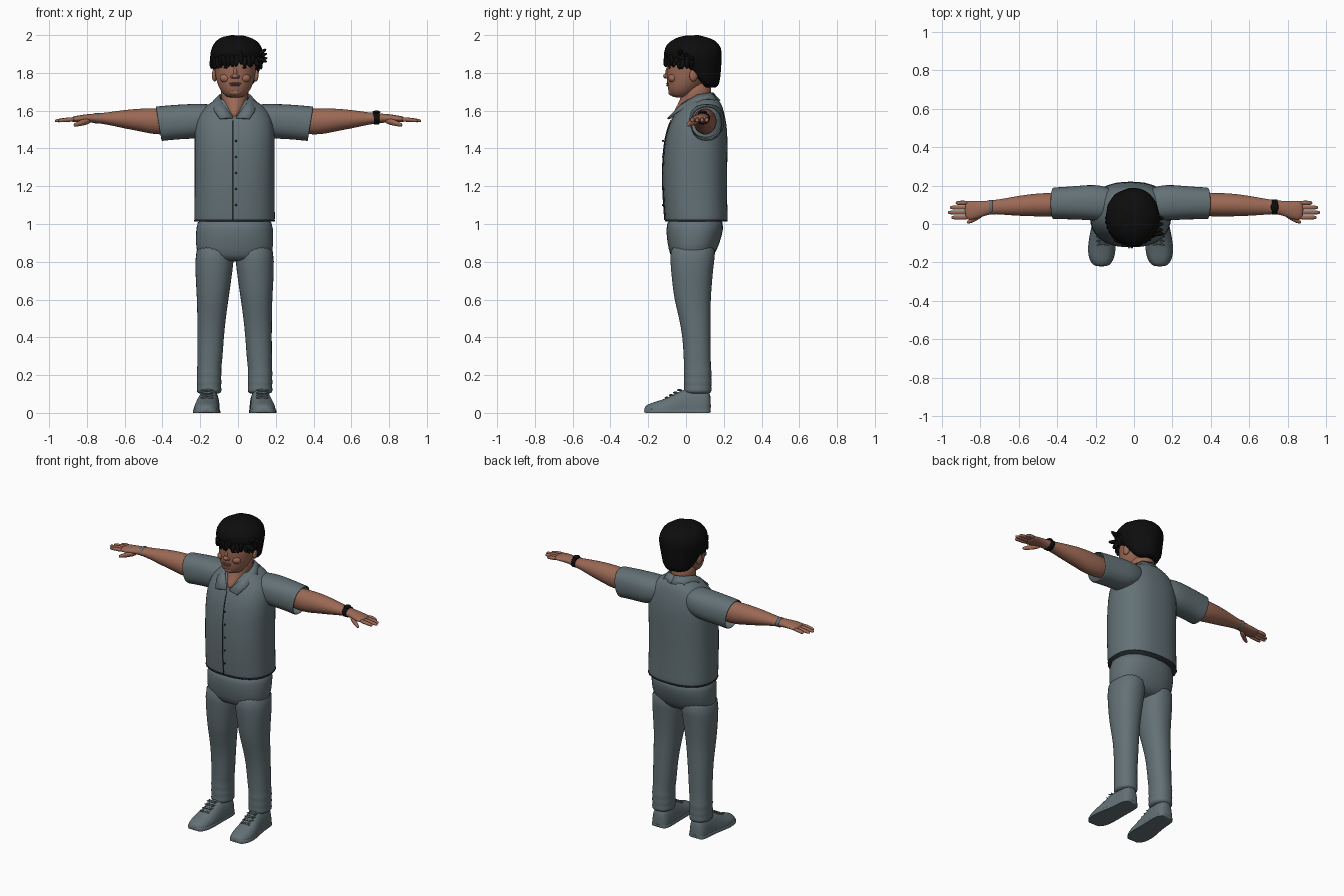
import bpy, bmesh, math, random
from mathutils import Vector, Euler

random.seed(4)
if "Cube" in bpy.data.objects:
    bpy.data.objects.remove(bpy.data.objects["Cube"])

MID = -0.018  # body centre line


def material(name, r, g, b):
    m = bpy.data.materials.new(name)
    m.use_nodes = True
    m.diffuse_color = (r, g, b, 1)
    bsdf = next(n for n in m.node_tree.nodes if n.type == "BSDF_PRINCIPLED")
    bsdf.inputs["Base Color"].default_value = (r, g, b, 1)
    return m


cloth = material("slate cloth", .125, .165, .18)
seam = material("dark seam", .02, .026, .03)
skin = material("skin", .33, .14, .09)
lip = material("lip", .25, .085, .06)
black = material("black hair", .004, .004, .004)


def finish(name, bm, mat, subdiv=1, thick=0):
    bmesh.ops.recalc_face_normals(bm, faces=bm.faces)
    mesh = bpy.data.meshes.new(name)
    bm.to_mesh(mesh)
    bm.free()
    mesh.materials.append(mat)
    for p in mesh.polygons:
        p.use_smooth = True
    ob = bpy.data.objects.new(name, mesh)
    bpy.context.collection.objects.link(ob)
    if thick:
        shell = ob.modifiers.new("thickness", "SOLIDIFY")
        shell.thickness = thick
        shell.offset = -1
    if subdiv:
        sub = ob.modifiers.new("smooth", "SUBSURF")
        sub.levels = sub.render_levels = subdiv
    return ob


def loft(name, mat, axis, rings, power=2, segs=24, caps=True, fit=None, thick=0, subdiv=1):
    """Rings are (position along axis, centre a, centre b, radius a, radius b)."""
    bm = bmesh.new()
    loops = []
    for t, a, b, ra, rb in rings:
        loop = []
        for i in range(segs):
            ang = math.tau * i / segs
            c, s = math.cos(ang), math.sin(ang)
            u = a + ra * math.copysign(abs(c) ** (2 / power), c)
            w = b + rb * math.copysign(abs(s) ** (2 / power), s)
            v = Vector({"x": (t, u, w), "y": (u, t, w), "z": (u, w, t)}[axis])
            loop.append(bm.verts.new(fit(v) if fit else v))
        loops.append(loop)
    for lo, hi in zip(loops, loops[1:]):
        for i in range(segs):
            j = (i + 1) % segs
            bm.faces.new((lo[i], lo[j], hi[j], hi[i]))
    if caps:
        bm.faces.new(loops[0])
        bm.faces.new(loops[-1])
    return finish(name, bm, mat, subdiv, thick)


def blob(name, mat, loc, size, rot=(0, 0, 0)):
    bm = bmesh.new()
    bmesh.ops.create_uvsphere(bm, u_segments=16, v_segments=10, radius=1)
    turn = Euler(rot).to_matrix()
    for v in bm.verts:
        v.co = turn @ (v.co * Vector(size)) + Vector(loc)
    return finish(name, bm, mat, 0)


def upright(rows):
    """Rows are (z, front y, back y, half width) on the centre line."""
    return [(z, MID, (f + k) / 2, w, (k - f) / 2) for z, f, k, w in rows]


# Shirt body, hem and front placket
shirt = [(1.02, -.112, .222, .215), (1.03, -.112, .222, .215), (1.2, -.126, .217, .213),
         (1.4, -.122, .222, .214), (1.5, -.1, .22, .214), (1.56, -.075, .21, .2),
         (1.6, -.05, .2, .18), (1.635, -.025, .19, .14), (1.665, 0, .165, .09)]
loft("shirt_body", cloth, "z", upright(shirt), power=2.4, caps=False, thick=.006)
loft("shirt_hem", seam, "z", upright([(1.013, -.111, .221, .214), (1.021, -.111, .221, .214)]),
     power=2.4, subdiv=0)
loft("placket_seam", seam, "z", [(z, MID - .008, f - .001, .0025, .003) for z, f, k, w in shirt[:6]], segs=8)
for i in range(5):
    blob("shirt_button", seam, (MID + .008, -.122, 1.1 + i * .085), (.005, .006, .005))

# Collar: one folded strip, mirrored about the centre line
inner = [(0, .145, 1.695), (.055, .125, 1.695), (.083, .06, 1.685), (.065, -.02, 1.64), (.008, -.08, 1.565)]
outer = [(0, .182, 1.655), (.08, .155, 1.65), (.12, .06, 1.645), (.108, -.045, 1.6), (.078, -.1, 1.56)]
for side, label in ((1, "left"), (-1, "right")):
    bm = bmesh.new()
    rows = [[bm.verts.new((MID + side * x, y, z)) for x, y, z in edge] for edge in (inner, outer)]
    for i in range(len(inner) - 1):
        bm.faces.new((rows[0][i], rows[0][i + 1], rows[1][i + 1], rows[1][i]))
    finish(label + "_collar", bm, cloth, 0, .008)

# Trouser hips
loft("trouser_hips", cloth, "z", upright([(.8, -.06, .11, .13), (.83, -.085, .15, .2), (.9, -.1, .18, .208),
     (.97, -.107, .2, .205), (1.05, -.1, .2, .2)]), power=2.3)

for side, label in ((1, "left"), (-1, "right")):
    # Sleeve, open at the cuff
    def slant(v):
        return Vector((MID + side * (v.x + .16 * (v.z - 1.53)), v.y, v.z))

    loft(label + "_sleeve", cloth, "x", [(.06, .1, 1.57, .07, .06), (.15, .11, 1.552, .095, .085),
         (.22, .112, 1.543, .092, .093), (.31, .11, 1.54, .086, .091), (.395, .108, 1.531, .083, .092),
         (.402, .108, 1.531, .083, .092)], power=2.3, caps=False, fit=slant, thick=.006)

    # Arm and palm
    def mirror(v):
        return Vector((side * v.x, v.y, v.z))

    loft(label + "_arm", skin, "x", [(.26, .105, 1.545, .055, .06), (.42, .1, 1.54, .063, .073),
         (.5, .1, 1.55, .061, .063), (.6, .095, 1.555, .053, .05), (.68, .09, 1.558, .042, .034),
         (.75, .088, 1.56, .034, .025), (.8, .076, 1.56, .043, .022), (.85, .07, 1.556, .051, .018),
         (.885, .072, 1.553, .048, .014)], fit=mirror)
    # Fingers and thumb
    for finger, y, tip in (("index", .034, .952), ("middle", .06, .97), ("ring", .086, .96), ("little", .11, .93)):
        loft(label + "_" + finger + "_finger", skin, "x", [(.86, y, 1.554, .013, .013),
             (.91, y, 1.552, .012, .012), (tip - .012, y, 1.547, .011, .01), (tip, y, 1.546, .006, .006)],
             segs=10, fit=mirror)
    loft(label + "_thumb", skin, "x", [(.775, .065, 1.55, .02, .018), (.815, .038, 1.54, .018, .018),
         (.85, .015, 1.529, .013, .014), (.872, .008, 1.523, .007, .008)], segs=12, fit=mirror)

    # Trouser leg with bunched folds at the ankle
    def mid_mirror(v):
        return Vector((MID + side * v.x, v.y, v.z))

    leg = [(.92, .1, .04, .1, .13), (.8, .107, .032, .104, .116), (.7, .112, .032, .094, .107),
           (.6, .116, .034, .084, .097), (.52, .121, .045, .077, .086), (.4, .127, .057, .07, .074),
           (.28, .131, .059, .067, .072)]
    for i in range(7):
        puff = .004 * (i % 2)
        leg.append((.23 - i * .022, .135, .062, .063 + puff, .071 + puff))
    loft(label + "_trouser_leg", cloth, "z", leg, power=2.2, fit=mid_mirror)

    # Shoe, sole and laces
    def grounded(v):
        return Vector((MID + side * v.x, v.y, max(v.z, 0)))

    shoe = [(-.222, .152, 0, .025, .028), (-.205, .152, 0, .052, .046), (-.16, .151, 0, .069, .06),
            (-.1, .149, 0, .07, .078), (-.04, .143, 0, .063, .115), (.02, .137, 0, .058, .135),
            (.08, .135, 0, .058, .135), (.115, .135, 0, .051, .125), (.132, .135, 0, .03, .1)]
    loft(label + "_shoe", cloth, "y", shoe, power=2.5, fit=grounded)
    loft(label + "_sole", cloth, "y", [(y, a, b, ra + .003, .024) for y, a, b, ra, h in shoe],
         power=5, fit=grounded)
    for i in range(4):
        for tilt in (-.35, .35):
            blob(label + "_shoelace", cloth, (MID + side * .146, -.1 + i * .022, .08 + i * .0135),
                 (.036, .005, .006), (0, 0, tilt))

# Wrist wear
loft("watch_strap", black, "x", [(x, .088, 1.56, .04, .033) for x in (.717, .72, .747, .75)])
blob("watch_face", black, (.733, .088, 1.592), (.021, .024, .009))
loft("thin_bracelet", cloth, "x", [(x, .088, 1.56, .038, .029) for x in (-.757, -.755, -.738, -.736)])

# Neck and head
loft("neck", skin, "z", [(1.555, MID, .01, .015, .088), (1.59, MID, .02, .045, .09), (1.63, MID, .04, .066, .085),
     (1.68, MID, .055, .074, .078), (1.76, MID, .06, .078, .08)])
FACE = MID + .003
loft("head", skin, "z", [(1.668, FACE, -.03, .035, .035), (1.685, FACE, -.026, .064, .062),
     (1.725, FACE, -.008, .09, .092), (1.78, FACE, .012, .106, .114), (1.83, FACE, .025, .112, .129),
     (1.88, FACE, .035, .113, .132), (1.94, FACE, .04, .09, .1), (1.96, FACE, .04, .05, .06)])
blob("nose_tip", skin, (FACE, -.101, 1.783), (.019, .02, .014))
blob("nose_bridge", skin, (FACE, -.097, 1.806), (.01, .012, .032), (-.2, 0, 0))
blob("chin", skin, (FACE, -.07, 1.698), (.035, .024, .02))
blob("upper_lip", lip, (FACE, -.095, 1.744), (.032, .01, .005))
blob("lower_lip", lip, (FACE, -.094, 1.735), (.027, .011, .006))
for side, label in ((1, "left"), (-1, "right")):
    blob(label + "_nostril", skin, (FACE + side * .015, -.096, 1.779), (.01, .012, .009))
    blob(label + "_eye", black, (FACE + side * .046, -.086, 1.828), (.015, .008, .005))
    blob(label + "_eyebrow", black, (FACE + side * .048, -.087, 1.849), (.023, .008, .004), (0, side * .1, side * .3))
    blob(label + "_cheek", skin, (FACE + side * .05, -.07, 1.772), (.032, .024, .024))
    blob(label + "_ear", skin, (FACE + side * .108, .042, 1.79), (.014, .024, .036), (-.2, 0, side * .3))


# Hair cap: the lower edge runs from the fringe down to the nape
def hairline(v):
    low = 1.86 - .15 * min(1, max(0, v.y / .11))
    shake = Vector([random.uniform(-.005, .005) for _ in range(3)])
    return Vector((v.x, v.y, max(v.z, low))) + shake


HAIR = -.008
loft("hair_cap", black, "z", [(1.7, HAIR, .11, .06, .055), (1.75, HAIR, .088, .103, .09),
     (1.82, HAIR, .045, .128, .14), (1.88, HAIR, .037, .143, .153), (1.93, HAIR, .036, .14, .153),
     (1.97, HAIR, .036, .11, .122), (1.992, HAIR, .036, .065, .075), (1.999, HAIR, .036, .03, .03)],
     segs=32, fit=hairline)

# Loose locks around the fringe and temples
for i in range(19):
    ang = math.pi * (1.0 + i / 18)
    drop = random.uniform(0, .016) + .02 * abs(math.cos(ang))
    blob("fringe_lock", black, (HAIR + .128 * math.cos(ang), .03 + .135 * math.sin(ang), 1.885 - drop),
         (.014, .014, .038), (random.uniform(-.2, .2), random.uniform(-.5, .5), ang))
# Locks swept out on the left side
for y, z, tilt in ((-.03, 1.905, -.6), (0, 1.89, -.35), (.03, 1.875, -.1), (-.05, 1.87, .3)):
    blob("swept_lock", black, (.118, y, z), (.038, .014, .011), (0, tilt, 0))
